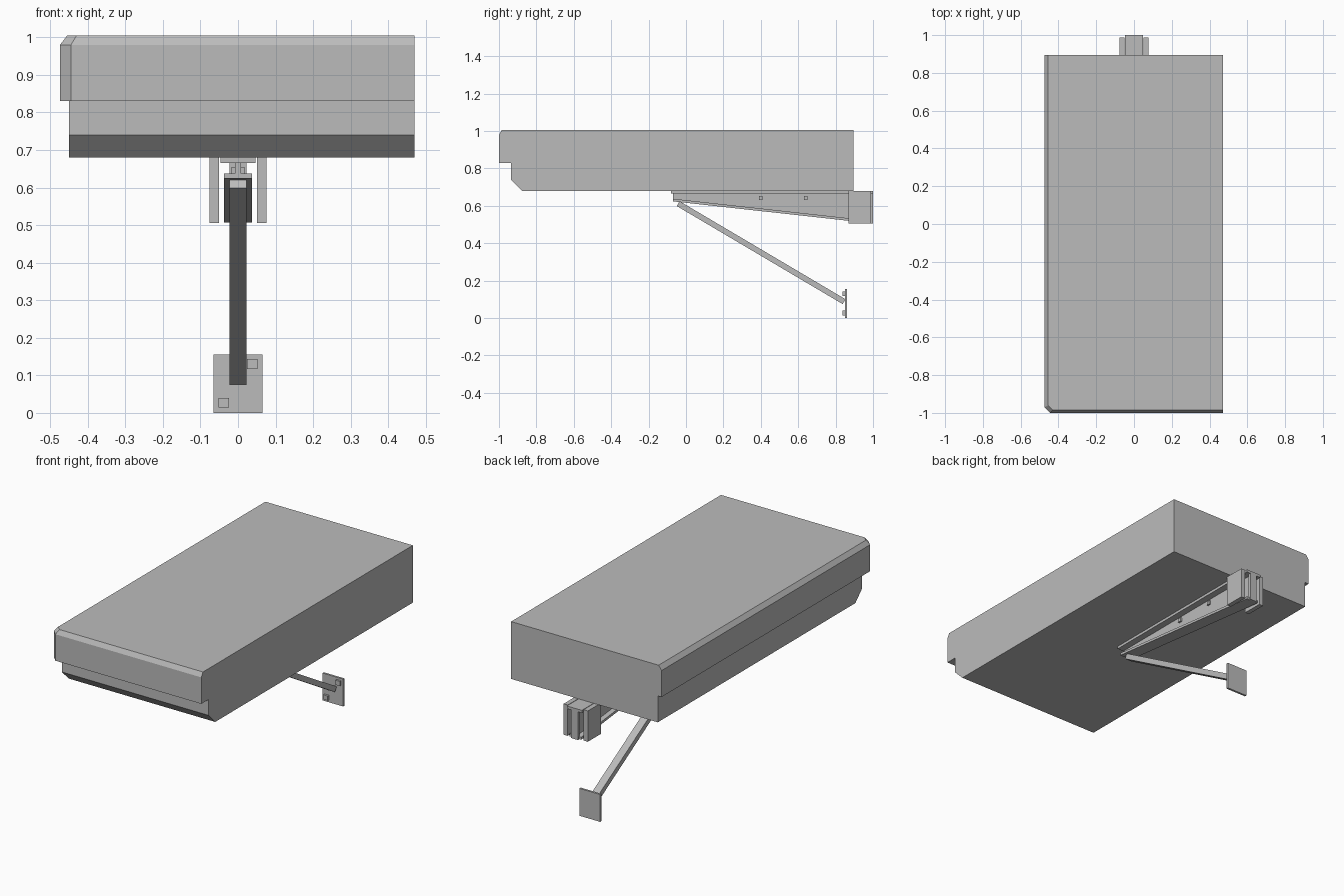
import bpy, bmesh, math
from mathutils import Matrix

cube = bpy.data.objects.get("Cube")
if cube:
    bpy.data.objects.remove(cube)

grey = bpy.data.materials.new("plain_grey")
grey.use_nodes = True
COLOUR = (0.5, 0.5, 0.5, 1)
grey.diffuse_color = COLOUR
grey.node_tree.nodes["Principled BSDF"].inputs["Base Color"].default_value = COLOUR


def finish(name, bm):
    bmesh.ops.recalc_face_normals(bm, faces=bm.faces)
    mesh = bpy.data.meshes.new(name)
    bm.to_mesh(mesh)
    bm.free()
    mesh.materials.append(grey)
    obj = bpy.data.objects.new(name, mesh)
    bpy.context.collection.objects.link(obj)
    return obj


def box(name, x, y, z):
    """Box between (low, high) pairs on each axis."""
    bm = bmesh.new()
    size = [b - a for a, b in (x, y, z)]
    mid = [(a + b) / 2 for a, b in (x, y, z)]
    bmesh.ops.create_cube(bm, size=1, matrix=Matrix.Translation(mid) @ Matrix.Diagonal((*size, 1)))
    return finish(name, bm)


def side_profile(name, x, points):
    """Extrude a (y, z) outline across x."""
    bm = bmesh.new()
    face = bm.faces.new([bm.verts.new((x[0], y, z)) for y, z in points])
    new = bmesh.ops.extrude_face_region(bm, geom=[face])["geom"]
    verts = [v for v in new if isinstance(v, bmesh.types.BMVert)]
    bmesh.ops.translate(bm, verts=verts, vec=(x[1] - x[0], 0, 0))
    return finish(name, bm)


# Slab: stacked outlines as (height, side edge, front edge, corner cut)
RIGHT, BACK = 0.47, 0.895
levels = [
    (0.68, -0.45, -0.875, 0),
    (0.74, -0.45, -0.935, 0),
    (0.83, -0.45, -0.935, 0),
    (0.83, -0.474, -1.0, 0.029),
    (0.98, -0.474, -1.0, 0.029),
    (1.005, -0.455, -0.985, 0.025),
]
bm = bmesh.new()
rings = []
for z, xl, yf, cut in levels:
    outline = [(RIGHT, yf), (xl + cut, yf), (xl, yf + cut), (xl, BACK), (RIGHT, BACK)]
    rings.append([bm.verts.new((x, y, z)) for x, y in outline])
for low, high in zip(rings, rings[1:]):
    for i in range(5):
        j = (i + 1) % 5
        bm.faces.new((low[i], low[j], high[j], high[i]))
bm.faces.new(rings[0])
bm.faces.new(rings[-1])
bmesh.ops.remove_doubles(bm, verts=bm.verts, dist=0.0001)
bmesh.ops.dissolve_limit(bm, angle_limit=0.01, verts=bm.verts, edges=bm.edges)
finish("slab", bm)

# Tapered I-beam under the slab
box("beam_top_flange", (-0.047, 0.047), (-0.08, 1.0), (0.665, 0.68))
side_profile("beam_web", (-0.008, 0.008),
             [(-0.07, 0.665), (-0.07, 0.63), (0.87, 0.53), (0.99, 0.515), (0.99, 0.665)])
side_profile("beam_bottom_flange", (-0.037, 0.037),
             [(-0.07, 0.638), (-0.07, 0.624), (0.87, 0.52), (0.99, 0.507), (0.99, 0.521), (0.87, 0.534)])

# Wall bracket holding the beam
box("bracket_back_strip", (-0.022, 0.022), (0.985, 1.0), (0.505, 0.68))
for side, sign in (("left", 1), ("right", -1)):
    inner, outer = sorted((sign * 0.05, sign * 0.076))
    box(f"bracket_plate_{side}", (inner, outer), (0.87, 0.988), (0.505, 0.68))

# Small bolts through the web
for n, y in enumerate((0.4, 0.64)):
    box(f"web_bolt_{n}", (-0.018, 0.018), (y - 0.01, y + 0.01), (0.632, 0.654))

# Diagonal strut
y0, z0, y1, z1 = -0.042, 0.612, 0.845, 0.088
length = math.hypot(y1 - y0, z1 - z0)
strut = box("strut", (-0.022, 0.022), (0, length), (-0.015, 0.015))
strut.location = (0, y0, z0)
strut.rotation_euler = (math.atan2(z1 - z0, y1 - y0), 0, 0)

# Foot plate with two square bolts
box("foot_plate", (-0.065, 0.065), (0.85, 0.862), (0, 0.155))
for n, (x, z) in enumerate(((0.038, 0.13), (-0.038, 0.027))):
    box(f"foot_bolt_{n}", (x - 0.014, x + 0.014), (0.838, 0.85), (z - 0.013, z + 0.013))
